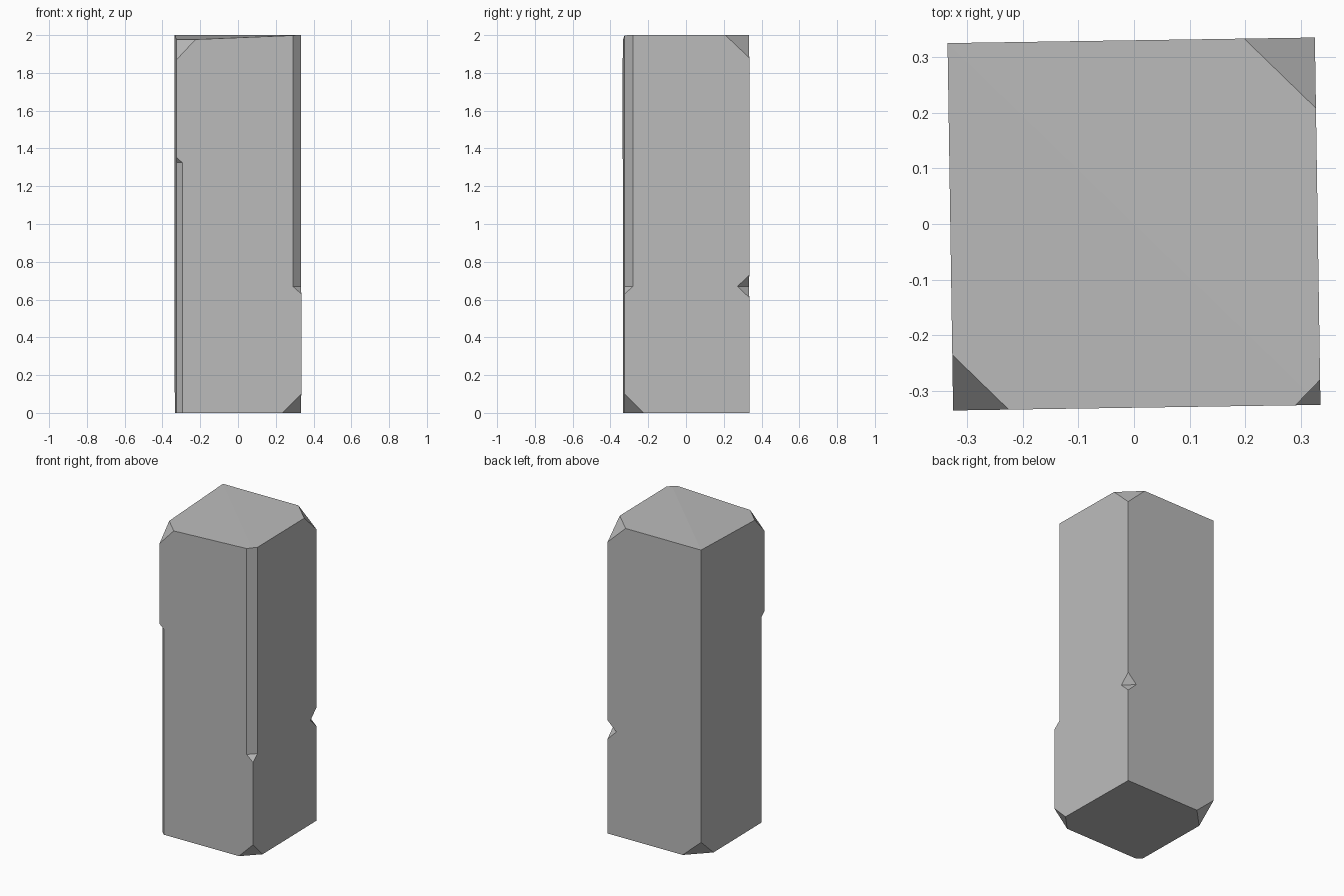
import bpy
import bmesh
import math

cube = bpy.data.objects.get("Cube")
if cube:
    bpy.data.objects.remove(cube, do_unlink=True)

HALF = 0.33      # half width of the square block
TOP = 2.0
R2 = math.sqrt(2)

stone = bpy.data.materials.new("stone_grey")
stone.use_nodes = True
grey = (0.5, 0.5, 0.5, 1)
stone.diffuse_color = grey
stone.node_tree.nodes["Principled BSDF"].inputs["Base Color"].default_value = grey


def make_object(name, bm):
    bmesh.ops.recalc_face_normals(bm, faces=bm.faces)
    mesh = bpy.data.meshes.new(name)
    bm.to_mesh(mesh)
    bm.free()
    mesh.materials.append(stone)
    obj = bpy.data.objects.new(name, mesh)
    bpy.context.collection.objects.link(obj)
    return obj


# Square block; its top sags slightly at the front corner on the -x side
bm = bmesh.new()
signs = [(-1, -1), (1, -1), (1, 1), (-1, 1)]
low = [bm.verts.new((sx * HALF, sy * HALF, 0)) for sx, sy in signs]
high = [bm.verts.new((sx * HALF, sy * HALF, TOP)) for sx, sy in signs]
high[0].co.z = 1.973
bm.faces.new(low)
for i in range(4):
    j = (i + 1) % 4
    bm.faces.new((low[i], low[j], high[j], high[i]))
bm.faces.new((high[0], high[1], high[3]))
bm.faces.new((high[1], high[2], high[3]))
pillar = make_object("stone_pillar", bm)


def chip(sx, sy, profile):
    """Cut a corner edge; profile is (setback along the side, height)."""
    bm = bmesh.new()
    rings = []
    for side in (-0.6, 0.6):
        ring = []
        for setback, z in profile:
            r = HALF - setback / 2
            ring.append(bm.verts.new((sx * r - sy * side, sy * r + sx * side, z)))
        rings.append(ring)
        bm.faces.new(ring)
    n = len(profile)
    for i in range(n):
        j = (i + 1) % n
        bm.faces.new((rings[0][i], rings[0][j], rings[1][j], rings[1][i]))
    cutter = make_object("chip_cutter", bm)
    cutter.hide_render = True
    mod = pillar.modifiers.new("chip", 'BOOLEAN')
    mod.operation = 'DIFFERENCE'
    mod.solver = 'EXACT'
    mod.object = cutter
    bpy.ops.object.select_all(action='DESELECT')
    bpy.context.view_layer.objects.active = pillar
    pillar.select_set(True)
    bpy.ops.object.modifier_apply(modifier=mod.name)
    bpy.data.objects.remove(cutter, do_unlink=True)


def corner_chip(sx, sy, d, z_end, z_tip):
    """Knock off a corner: setback d at z_end, running out at z_tip."""
    step = z_end - z_tip
    chip(sx, sy, [(2 * d, z_end + step), (-d, z_tip - step), (-d, z_end + step)])


def edge_chip(sx, sy, d, z_stop, z_tip, z_far):
    """Long edge chamfer that stops in a small pointed tip."""
    chip(sx, sy, [(d, z_stop), (-d, 2 * z_tip - z_stop), (-d, z_far), (d, z_far)])


# Long worn edges at the front
edge_chip(1, -1, 0.045, 0.67, 0.63, TOP + 0.3)
edge_chip(-1, -1, 0.03, 1.325, 1.352, -0.3)

# Broken top corners
corner_chip(1, 1, 0.127, TOP, 1.88)
corner_chip(-1, -1, 0.1, 1.977, 1.87)

# Broken bottom corners
corner_chip(1, -1, 0.1, 0, 0.1)
corner_chip(-1, 1, 0.13, 0, 0.115)

# Nick in the back edge
chip(1, 1, [(0.062, 0.67), (-0.062, 0.79), (-0.062, 0.55)])

# Slight turn of the whole block
pillar.rotation_euler.z = math.radians(0.87)
